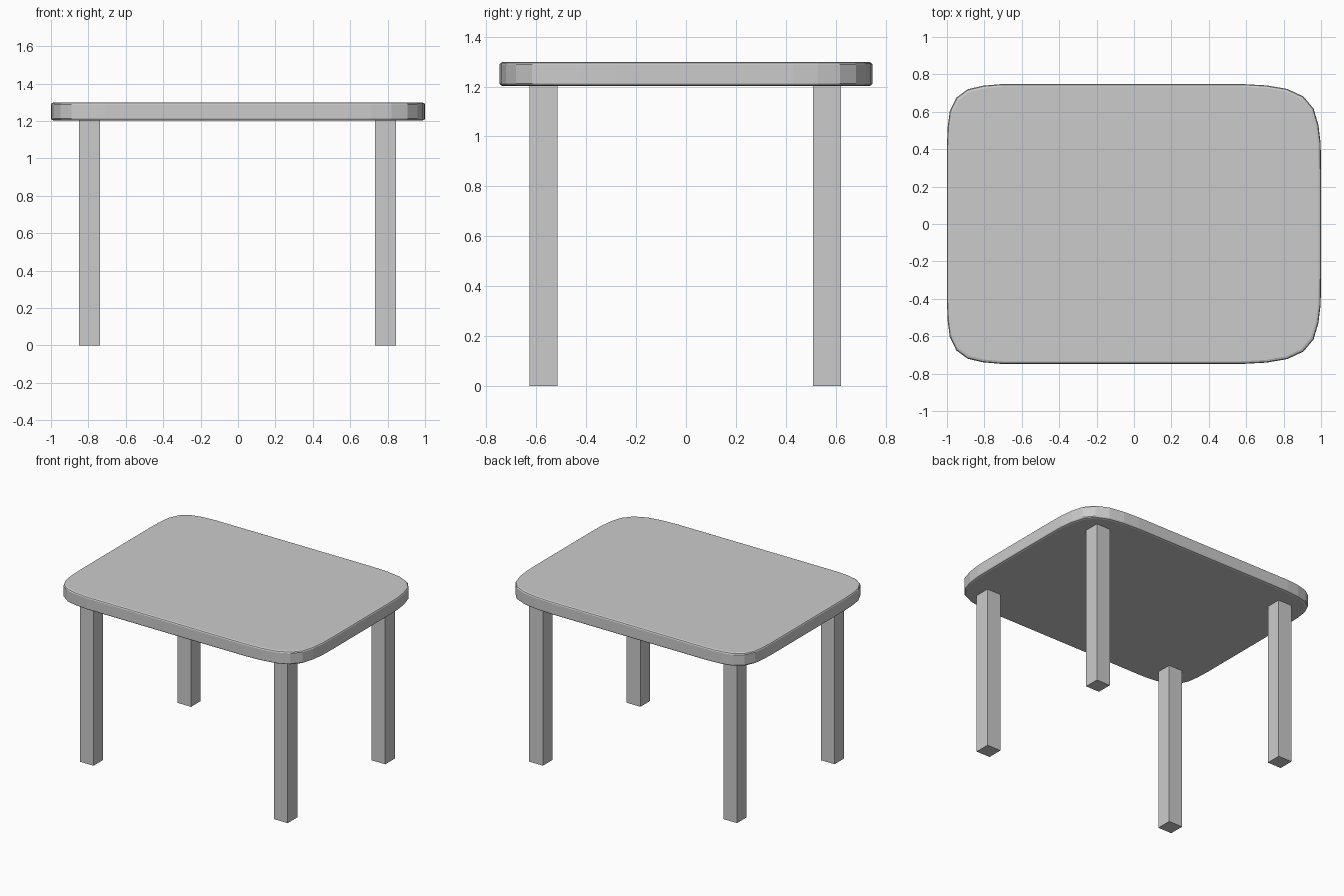
import bpy, bmesh

if "Cube" in bpy.data.objects:
    bpy.data.objects.remove(bpy.data.objects["Cube"])

# Tabletop: softly rounded outline (right corners slightly fuller), mirrored front to back
half = [(1.0, 0.28), (0.998, 0.43), (0.986, 0.53), (0.96, 0.617), (0.906, 0.682),
        (0.82, 0.722), (0.71, 0.741), (0.58, 0.748), (-0.71, 0.748), (-0.81, 0.739),
        (-0.89, 0.72), (-0.95, 0.676), (-0.985, 0.603), (-0.996, 0.52), (-1.0, 0.42)]
outline = half + [(x, -y) for x, y in reversed(half)]

bm = bmesh.new()
# (height, inset) rings give the small eased edges
rings = [(1.202, 0.014), (1.206, 0.004), (1.213, 0.0),
         (1.288, 0.0), (1.295, 0.004), (1.299, 0.014)]
loops = [[bm.verts.new((x * (1 - d), y * (1 - d / 0.75), z)) for x, y in outline]
         for z, d in rings]
n = len(outline)
for a, b in zip(loops, loops[1:]):
    for i in range(n):
        j = (i + 1) % n
        bm.faces.new((a[i], a[j], b[j], b[i]))
bm.faces.new(loops[0][::-1])
bm.faces.new(loops[-1])
mesh = bpy.data.meshes.new("tabletop")
bm.to_mesh(mesh)
bm.free()
bpy.context.collection.objects.link(bpy.data.objects.new("tabletop", mesh))


# Four square legs
def leg(name, x, y, width=0.112, height=1.203):
    bpy.ops.mesh.primitive_cube_add(size=1, location=(x, y, height / 2))
    ob = bpy.context.object
    ob.name = name
    ob.scale = (width, width, height)
    bpy.ops.object.transform_apply(location=False, rotation=False, scale=True)


for side, x in (("left", -0.795), ("right", 0.788)):
    for end, y in (("front", -0.571), ("back", 0.565)):
        leg(f"{end}_{side}_leg", x, y)
